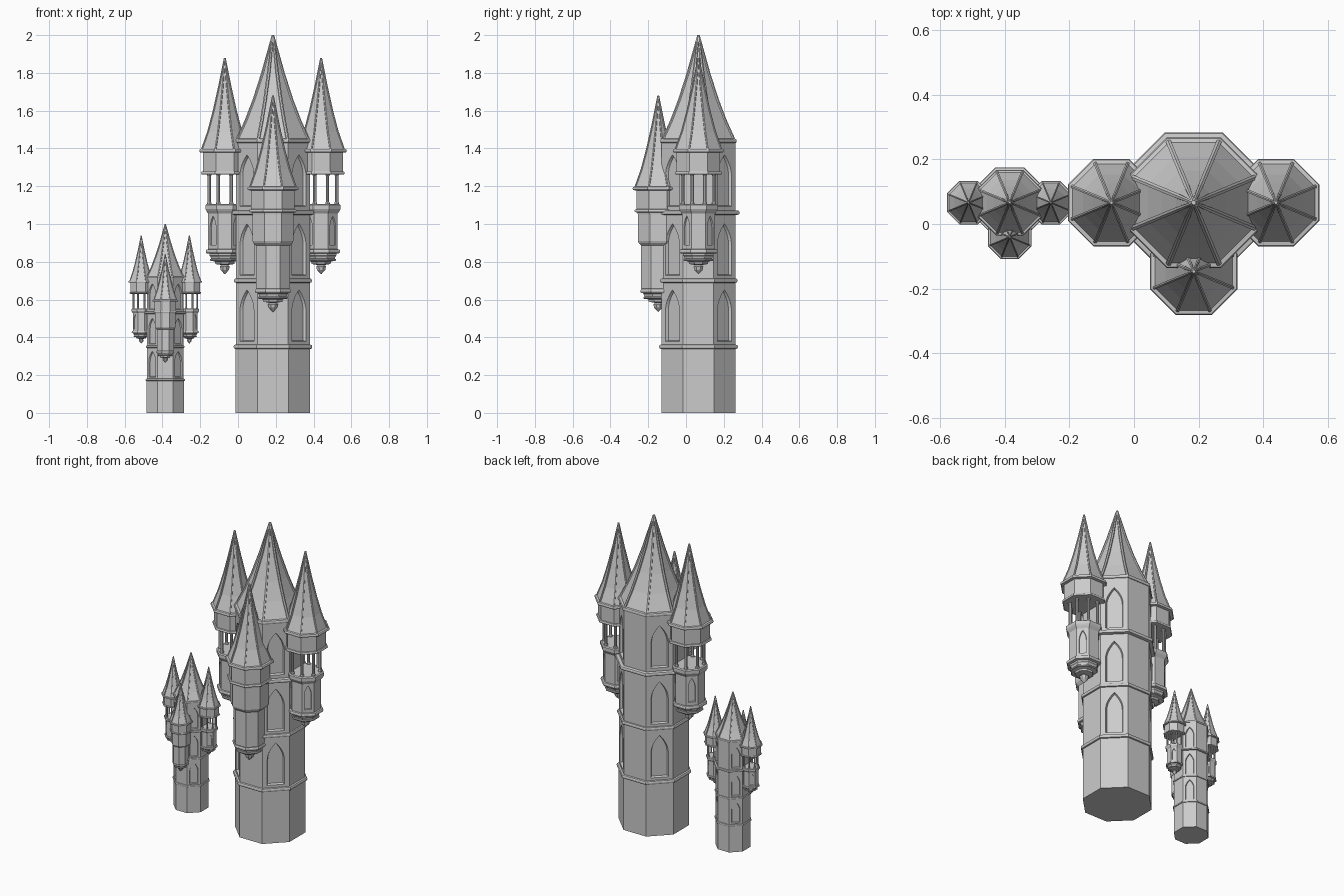
import bpy, bmesh
from math import pi, cos, sin

if "Cube" in bpy.data.objects:
    bpy.data.objects.remove(bpy.data.objects["Cube"])

C8 = cos(pi / 8)
parts = []


def add(name, bm):
    bmesh.ops.recalc_face_normals(bm, faces=bm.faces[:])
    me = bpy.data.meshes.new(name)
    bm.to_mesh(me)
    bm.free()
    ob = bpy.data.objects.new(name, me)
    bpy.context.collection.objects.link(ob)
    parts.append(ob)
    return ob


def corner(a, k, cx=0, cy=0):
    # corner k of an octagon with flat-to-centre distance a
    t = (k + 0.5) * pi / 4
    return cx + a / C8 * cos(t), cy + a / C8 * sin(t)


def loft(bm, rings):
    # skin a stack of equal rings and cap both ends
    vs = [[bm.verts.new(p) for p in r] for r in rings]
    n = len(vs[0])
    for lo, hi in zip(vs, vs[1:]):
        for i in range(n):
            j = (i + 1) % n
            bm.faces.new((lo[i], lo[j], hi[j], hi[i]))
    bm.faces.new(vs[0][::-1])
    bm.faces.new(vs[-1])


def octagon(name, profile, cx=0, cy=0):
    bm = bmesh.new()
    loft(bm, [[(*corner(a, k, cx, cy), z) for k in range(8)] for a, z in profile])
    return add(name, bm)


def moulding(name, a, z, cx=0, cy=0, h=0.012):
    return octagon(name, [(a - .014, z - h), (a - .003, z - h * .8), (a, z - h * .3), (a, z + h * .3),
                          (a - .003, z + h * .8), (a - .014, z + h)], cx, cy)


def roof(name, profile, cx=0, cy=0, r=0.006):
    octagon(name, profile, cx, cy)
    # raised ribs along the eight ridges
    bm = bmesh.new()
    for k in range(8):
        t = (k + 0.5) * pi / 4
        rings = []
        for a, z in profile:
            x, y = corner(a, k, cx, cy)
            w = r * (0.6 if a < 0.01 else 1)
            rings.append([(x + w * (u * cos(t) - v * sin(t)), y + w * (u * sin(t) + v * cos(t)), z)
                          for u, v in ((-1, -1), (.6, -1), (1, 0), (.6, 1), (-1, 1))])
        loft(bm, rings)
    add(name + "_ribs", bm)


def carve_arches(ob, niches, a, cx=0, cy=0, depth=0.015):
    # pointed niches in the four diagonal faces
    bm = bmesh.new()
    for w, z0, zs, zt in niches:
        half = [(w * (1 - (i / 6) ** 2), zs + (zt - zs) * i / 6) for i in range(7)]
        line = [(-w, z0), (w, z0)] + half + [(-u, z) for u, z in half[-2::-1]]
        zc = (z0 + zt) / 2
        for k in range(4):
            t = pi / 4 + k * pi / 2
            rings = []
            for d, s in ((a + .01, 1), (a - depth, .82)):
                rings.append([(cx + d * cos(t) - u * s * sin(t), cy + d * sin(t) + u * s * cos(t),
                               zc + (z - zc) * (1 - (1 - s) * .35)) for u, z in line])
            loft(bm, rings)
    cutter = add("niche_cutter", bm)
    parts.remove(cutter)
    cutter.hide_render = True
    m = ob.modifiers.new("niches", 'BOOLEAN')
    m.operation, m.object, m.solver = 'DIFFERENCE', cutter, 'EXACT'
    me = bpy.data.meshes.new_from_object(ob.evaluated_get(bpy.context.evaluated_depsgraph_get()))
    ob.modifiers.clear()
    ob.data = me
    bpy.data.objects.remove(cutter)


# main shaft with three tiers of niches
shaft = octagon("tower_shaft", [(.197, 0), (.197, .35), (.195, .35), (.195, 1.44)])
carve_arches(shaft, [(.056, b + .025, b + .19, b + .305) for b in (.35, .70, 1.065)], .195)
for i, (a, z) in enumerate(((.208, .35), (.206, .70), (.217, 1.06), (.202, 1.44))):
    moulding(f"shaft_moulding_{i}", a, z)
roof("main_roof", [(.188, 1.448), (.142, 1.55), (.1, 1.66), (.055, 1.8), (.002, 2.0)], r=.008)


def turret(name, cx, cy, dz, is_open):
    def Z(prof):
        return [(a, z + dz) for a, z in prof]
    # hanging pendant below the turret
    octagon(name + "_pendant", Z([(.002, .735), (.022, .757), (.026, .775), (.018, .783), (.05, .788), (.052, .8),
                                  (.07, .806), (.075, .826), (.08, .832), (.082, .86)]), cx, cy)
    moulding(name + "_pendant_ring", .079, .81 + dz, cx, cy, .007)
    if is_open:
        # niched drum, parapet and open ring of columns
        moulding(name + "_lower_ring", .1, .855 + dz, cx, cy)
        drum = octagon(name + "_drum", [(.088, .85), (.088, 1.07)], cx, cy)
        carve_arches(drum, [(.024, .885, .98, 1.045)], .088, cx, cy, .008)
        octagon(name + "_parapet", [(.088, 1.055), (.098, 1.07), (.103, 1.08), (.103, 1.1), (.096, 1.105)], cx, cy)
        bm = bmesh.new()
        for k in range(8):
            x, y = corner(.082, k, cx, cy)
            loft(bm, [[(x + r * cos(j * pi / 4), y + r * sin(j * pi / 4), z) for j in range(8)]
                      for r, z in ((.012, 1.1), (.012, 1.112), (.009, 1.117), (.009, 1.255),
                                   (.012, 1.26), (.012, 1.275))])
        add(name + "_columns", bm)
    else:
        # closed stepped drum
        octagon(name + "_drum", Z([(.084, .85), (.09, .86), (.09, 1.085), (.104, 1.1), (.108, 1.11), (.108, 1.25),
                                   (.112, 1.275)]), cx, cy)
        moulding(name + "_lower_ring", .094, .845 + dz, cx, cy)
    # upper block, eaves and roof
    moulding(name + "_upper_ring", .125, 1.27 + dz, cx, cy, .009)
    octagon(name + "_block", Z([(.115, 1.265), (.115, 1.385)]), cx, cy)
    moulding(name + "_eaves", .135, 1.388 + dz, cx, cy, .01)
    roof(name + "_roof", Z([(.122, 1.394), (.088, 1.49), (.059, 1.6), (.03, 1.73), (.002, 1.88)]), cx, cy, .005)


turret("left_turret", -.255, 0, 0, True)
turret("right_turret", .255, 0, 0, True)
turret("front_turret", 0, -.213, -.2, False)

# place the large tower and a half-size copy beside it
for ob in list(parts):
    small = ob.copy()
    small.name = "small_" + ob.name
    small.scale = (.5, .5, .5)
    small.location = (-.385, .066, 0)
    bpy.context.collection.objects.link(small)
    ob.location = (.185, .066, 0)
